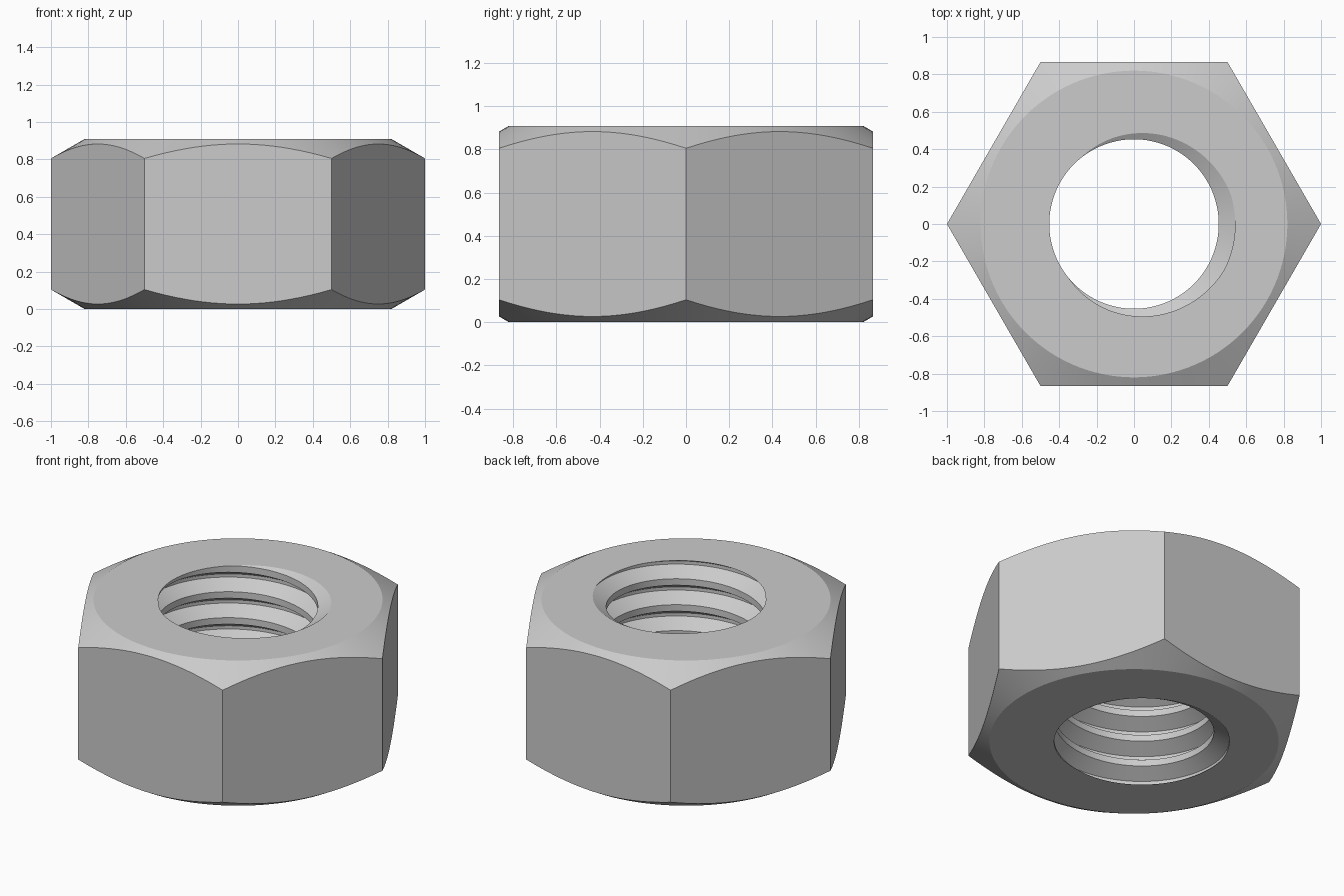
import bpy, bmesh
from math import pi, sin, cos, tan, radians
from mathutils import Vector

if "Cube" in bpy.data.objects:
    bpy.data.objects.remove(bpy.data.objects["Cube"])

H = 0.909            # nut height
PITCH = 0.1624       # thread pitch
MINOR, MAJOR = 0.453, 0.541
FACE_R = 0.82        # flat bearing face radius
N = 120              # columns around the axis (multiple of 6)
PHASE = radians(-5)  # angle of the thread root at the top face

bm = bmesh.new()


def polar(r, a, z):
    return bm.verts.new((r * cos(a), r * sin(a), z))


def skin(columns):
    for a, b in zip(columns, columns[1:]):
        for j in range(len(a) - 1):
            bm.faces.new((a[j], b[j], b[j + 1], a[j + 1]))


# Threaded bore: trapezoid profile swept along a right-handed helix
profile = [(-PITCH / 16, MAJOR), (PITCH / 16, MAJOR),
           (PITCH * 3 / 8, MINOR), (PITCH * 5 / 8, MINOR)]
columns = []
for i in range(N + 1):
    a = 2 * pi * i / N
    base = H + PITCH * (a - PHASE) / (2 * pi)
    columns.append([polar(r, a, base + m * PITCH + dz)
                    for m in range(-8, 3) for dz, r in profile])
skin(columns)
bmesh.ops.remove_doubles(bm, verts=bm.verts[:], dist=1e-5)

# Trim the thread flush with both faces
for z, n in ((0, -1), (H, 1)):
    bmesh.ops.bisect_plane(bm, geom=bm.verts[:] + bm.edges[:] + bm.faces[:], dist=1e-6,
                           plane_co=(0, 0, z), plane_no=(0, 0, n), clear_outer=True)

# Hexagonal outside with 30 degree conical chamfers top and bottom
columns = []
for i in range(N):
    a = 2 * pi * i / N
    r = cos(pi / 6) / cos(a % (pi / 3) - pi / 6)
    drop = (r - FACE_R) * tan(pi / 6)
    columns.append([polar(FACE_R, a, 0), polar(r, a, drop),
                    polar(r, a, H - drop), polar(FACE_R, a, H)])
skin(columns + columns[:1])

# Bearing faces between bore and chamfer
for z, n in ((0, -1), (H, 1)):
    rim = [e for e in bm.edges if e.is_boundary
           and all(abs(v.co.z - z) < 1e-4 for v in e.verts)]
    bmesh.ops.triangle_fill(bm, edges=rim, use_beauty=True, normal=Vector((0, 0, n)))

bmesh.ops.recalc_face_normals(bm, faces=bm.faces[:])
mesh = bpy.data.meshes.new("hex_nut")
bm.to_mesh(mesh)
bm.free()
nut = bpy.data.objects.new("hex_nut", mesh)
bpy.context.collection.objects.link(nut)
bpy.context.view_layer.objects.active = nut
nut.select_set(True)
bpy.ops.object.shade_smooth_by_angle(angle=radians(20))
